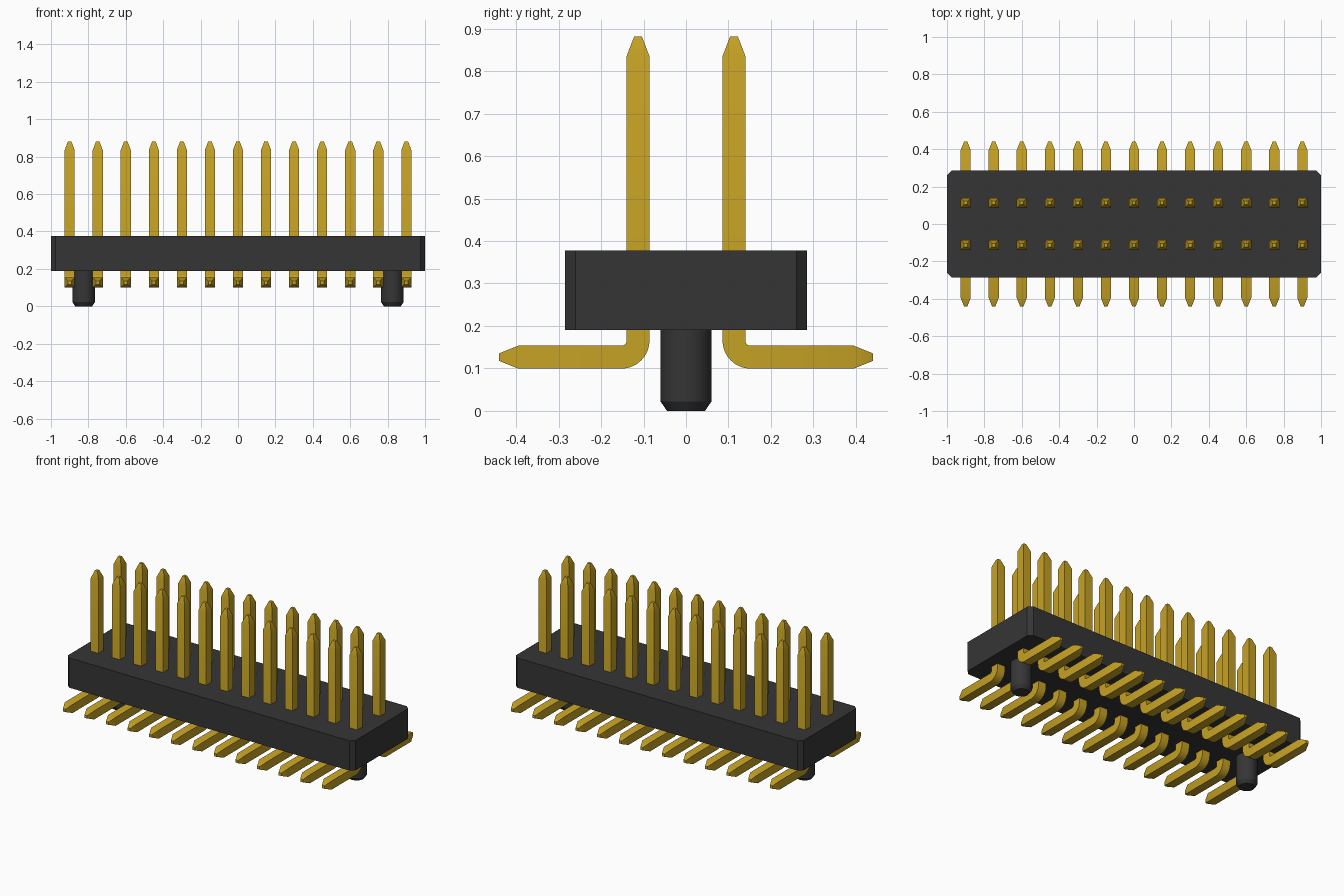
import bpy, bmesh, math
from mathutils import Vector

cube = bpy.data.objects.get("Cube")
if cube:
    bpy.data.objects.remove(cube, do_unlink=True)


def material(name, rgb, roughness):
    m = bpy.data.materials.new(name)
    m.diffuse_color = (*rgb, 1)
    m.use_nodes = True
    bsdf = m.node_tree.nodes["Principled BSDF"]
    bsdf.inputs["Base Color"].default_value = (*rgb, 1)
    bsdf.inputs["Roughness"].default_value = roughness
    return m


BLACK = material("black plastic", (0.036, 0.036, 0.036), 0.6)
GOLD = material("gold metal", (0.56, 0.36, 0.018), 0.4)


def loft(name, rings, mat):
    """Skin a closed solid through a list of equally sized point rings."""
    bm = bmesh.new()
    loops = [[bm.verts.new(p) for p in ring] for ring in rings]
    n = len(loops[0])
    for a, b in zip(loops, loops[1:]):
        for i in range(n):
            j = (i + 1) % n
            bm.faces.new((a[i], a[j], b[j], b[i]))
    bm.faces.new(loops[0][::-1])
    bm.faces.new(loops[-1])
    bmesh.ops.recalc_face_normals(bm, faces=bm.faces)
    mesh = bpy.data.meshes.new(name)
    bm.to_mesh(mesh)
    bm.free()
    mesh.materials.append(mat)
    mesh.shade_smooth()
    mesh.set_sharp_from_angle(angle=math.radians(25))
    return mesh


def place(name, mesh, location=(0, 0, 0), turn=0):
    ob = bpy.data.objects.new(name, mesh)
    ob.location = location
    ob.rotation_euler.z = turn
    bpy.context.collection.objects.link(ob)
    return ob


# Housing: a block with chamfered upright corners
X, Y, C = 1.0, 0.285, 0.025
outline = [(X - C, -Y), (X, -Y + C), (X, Y - C), (X - C, Y),
           (-X + C, Y), (-X, Y - C), (-X, -Y + C), (-X + C, -Y)]
place("housing", loft("housing", [[(x, y, z) for x, y in outline]
                                  for z in (0.19, 0.377)], BLACK))

# Locating pegs: round posts with a chamfered foot
peg_rings = [[(r * math.cos(a), r * math.sin(a), z)
              for a in (math.tau * i / 40 for i in range(40))]
             for r, z in ((0.045, 0.0), (0.06, 0.022), (0.06, 0.2))]
peg = loft("locating_peg", peg_rings, BLACK)
for side, x in (("left", 0.825), ("right", -0.825)):
    place(f"locating_peg_{side}", peg, (x, 0, 0))

# Pin: square wire, bent outwards at the bottom, tapered at both ends
H, TIP = 0.027, 0.009           # half width of the wire and of its tips
ROW, LEG_Z = 0.113, 0.1265      # row offset and height of the solder leg
R = 0.039                       # centre line radius of the bend
STEPS = 10
stations = [((ROW, 0.882), 0, TIP), ((ROW, 0.835), 0, H)]
for i in range(STEPS + 1):
    a = math.pi / 2 * i / STEPS
    stations.append(((ROW + R - R * math.cos(a), LEG_Z + R - R * math.sin(a)), a, H))
stations += [((0.395, LEG_Z), math.pi / 2, H), ((0.44, LEG_Z), math.pi / 2, TIP)]


def square(center, angle, h):
    c = Vector((0, *center))
    across = Vector((0, math.cos(angle), math.sin(angle)))
    side = Vector((1, 0, 0))
    return [c + side * h * s + across * h * t
            for s, t in ((-1, -1), (1, -1), (1, 1), (-1, 1))]


pin = loft("pin", [square(*s) for s in stations], GOLD)
for i in range(13):
    x = -0.9 + 0.15 * i
    place(f"back_pin_{i + 1}", pin, (x, 0, 0))
    place(f"front_pin_{i + 1}", pin, (x, 0, 0), math.pi)
